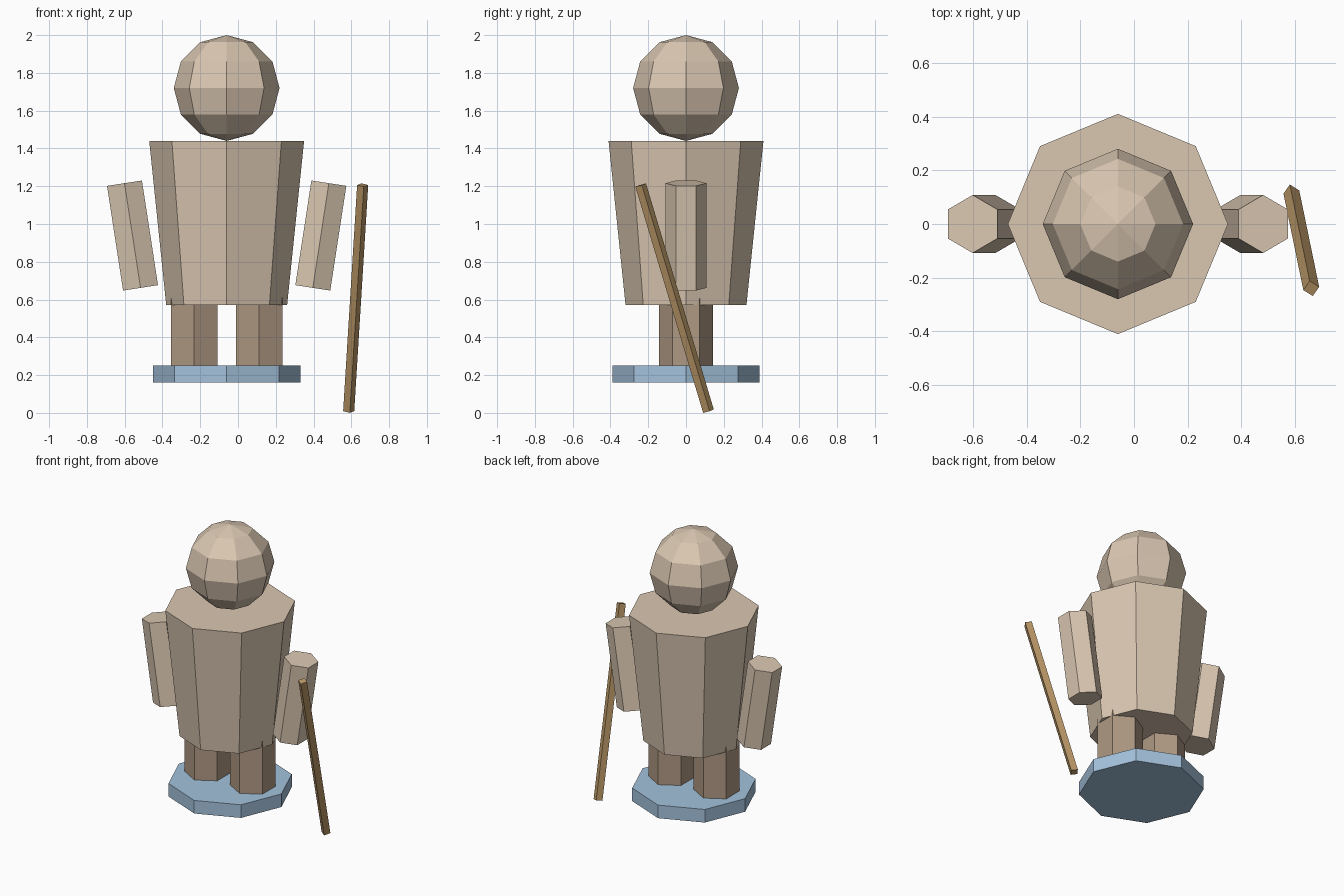
import bpy
import bmesh
from mathutils import Vector

cube = bpy.data.objects.get("Cube")
if cube:
    bpy.data.objects.remove(cube, do_unlink=True)

AXIS_X = -0.06  # centre line of the figure


def make_material(name, rgb):
    mat = bpy.data.materials.new(name)
    mat.use_nodes = True
    colour = (*rgb, 1.0)
    mat.diffuse_color = colour
    mat.node_tree.nodes["Principled BSDF"].inputs["Base Color"].default_value = colour
    return mat


beige = make_material("beige", (0.70, 0.57, 0.44))
brown = make_material("brown", (0.43, 0.32, 0.23))
blue = make_material("pale_blue", (0.37, 0.54, 0.72))
wood = make_material("wood", (0.47, 0.30, 0.13))


def add_object(name, bm, mat):
    mesh = bpy.data.meshes.new(name)
    bm.to_mesh(mesh)
    bm.free()
    mesh.materials.append(mat)
    obj = bpy.data.objects.new(name, mesh)
    bpy.context.collection.objects.link(obj)
    return obj


def prism(name, start, end, sides, r_start, r_end, mat):
    """Flat-sided, capped column running from start to end."""
    start, end = Vector(start), Vector(end)
    axis = end - start
    bm = bmesh.new()
    bmesh.ops.create_cone(bm, cap_ends=True, segments=sides, radius1=r_start,
                          radius2=r_end, depth=axis.length)
    obj = add_object(name, bm, mat)
    obj.location = (start + end) / 2
    obj.rotation_mode = 'QUATERNION'
    if sides == 4:
        obj.rotation_quaternion = axis.to_track_quat('Z', 'Y')
    else:
        obj.rotation_quaternion = Vector((0, 0, 1)).rotation_difference(axis)
    return obj


# Base and tapered torso
prism("base", (AXIS_X, 0, 0.16), (AXIS_X, 0, 0.25), 8, 0.39, 0.39, blue)
prism("torso", (AXIS_X, 0, 0.57), (AXIS_X, 0, 1.44), 8, 0.32, 0.41, beige)

# Faceted head
bm = bmesh.new()
bmesh.ops.create_uvsphere(bm, u_segments=8, v_segments=6, radius=0.28)
head = add_object("head", bm, beige)
head.location = (AXIS_X, 0, 1.72)

# Legs and arms on both sides
for side, s in (("left", 1), ("right", -1)):
    leg_x = AXIS_X + s * 0.172
    prism(side + "_leg", (leg_x, 0, 0.25), (leg_x, 0, 0.65), 6, 0.143, 0.143, brown)
    prism(side + "_arm", (AXIS_X + s * 0.456, 0, 0.662),
          (AXIS_X + s * 0.541, 0, 1.216), 6, 0.108, 0.108, beige)

# Leaning staff beside the left arm
prism("staff", (0.586, 0.119, 0.009), (0.660, -0.240, 1.206), 4, 0.03, 0.03, wood)
